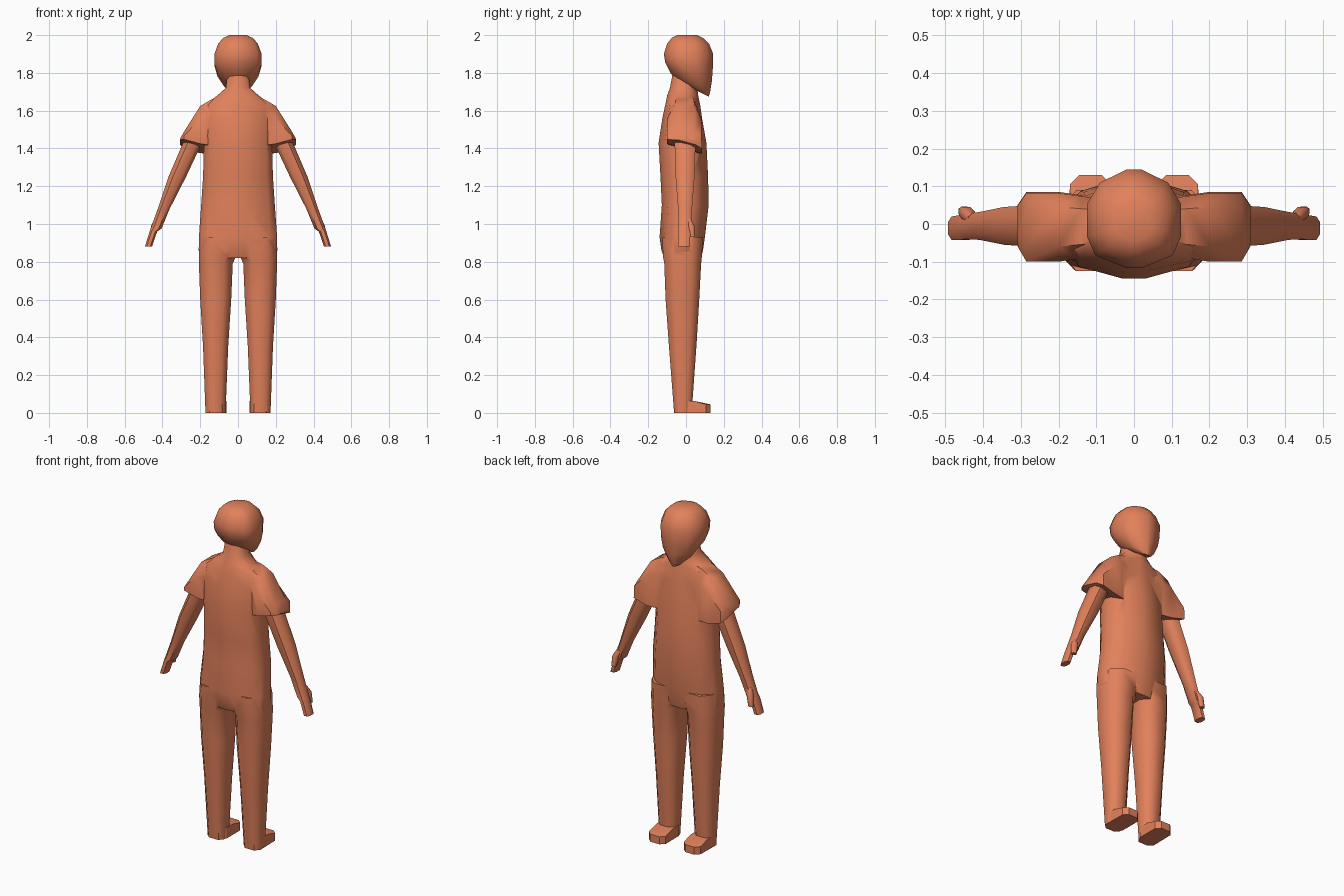
import bpy, bmesh, math

if "Cube" in bpy.data.objects:
    bpy.data.objects.remove(bpy.data.objects["Cube"])

clay = bpy.data.materials.new("terracotta")
clay.diffuse_color = (0.76, 0.22, 0.105, 1)
clay.use_nodes = True
clay.node_tree.nodes["Principled BSDF"].inputs["Base Color"].default_value = clay.diffuse_color

# Unit cross-sections: a twelve-sided body and an eight-sided limb
BODY = [(.16, 1), (.72, .74), (1, .3), (1, -.35), (.82, -.74), (.16, -1)]
BODY += [(-x, y) for x, y in reversed(BODY)]
LIMB = [(.5, 1), (1, .5), (1, -.5), (.5, -1), (-.5, -1), (-1, -.5), (-1, .5), (-.5, 1)]


def ring(shape, z, x0, x1, y0, y1, tilt=0):
    """Cross-section fitted to a box at height z; tilt lowers the +y side."""
    return [((x0 + x1) / 2 + u * (x1 - x0) / 2,
             (y0 + y1) / 2 + v * (y1 - y0) / 2, z - tilt * v) for u, v in shape]


def loft(name, rings, angle=50):
    bm = bmesh.new()
    rows = [[bm.verts.new(p) for p in r] for r in rings]
    n = len(rows[0])
    for a, b in zip(rows, rows[1:]):
        for i in range(n):
            bm.faces.new((a[i], a[(i + 1) % n], b[(i + 1) % n], b[i]))
    bm.faces.new(rows[0])
    bm.faces.new(rows[-1])
    bmesh.ops.recalc_face_normals(bm, faces=bm.faces)
    me = bpy.data.meshes.new(name)
    bm.to_mesh(me)
    bm.free()
    me.materials.append(clay)
    ob = bpy.data.objects.new(name, me)
    bpy.context.collection.objects.link(ob)
    smooth(ob, angle)
    return ob


def smooth(ob, angle):
    bpy.ops.object.select_all(action='DESELECT')
    ob.select_set(True)
    bpy.context.view_layer.objects.active = ob
    bpy.ops.object.shade_smooth_by_angle(angle=math.radians(angle))


def both(name, rings, angle=50):
    """Same part on the right and, mirrored, on the left."""
    return [loft(side + name, [[(s * x, y, z) for x, y, z in r] for r in rings], angle)
            for side, s in (("right_", 1), ("left_", -1))]


# Torso with sloping shoulders and neck: z, half width, back, front
torso = loft("torso", [ring(BODY, z, -w, w, b, f) for z, w, b, f in [
    (.82, .19, -.115, .08), (.86, .208, -.13, .09), (.93, .207, -.14, .1),
    (1.1, .195, -.128, .12), (1.25, .185, -.135, .117), (1.43, .18, -.145, .108),
    (1.56, .185, -.125, .085), (1.63, .175, -.11, .075), (1.68, .11, -.1, .065),
    (1.72, .065, -.085, .06), (1.8, .055, -.07, .06)]])

# Short sleeves, lofted outward along x
sleeves = both("sleeve", [
    [(x, -.1 * k, b + .03 * k), (x, .085 * k, b - .02 * k), (x, .082 * k, t - .3 * (t - b)),
     (x, .045 * k, t), (x, -.06 * k, t), (x, -.1 * k, t - .3 * (t - b))]
    for x, b, t, k in [(.08, 1.39, 1.675, .8), (.14, 1.39, 1.66, .9), (.2, 1.395, 1.625, 1),
                       (.285, 1.418, 1.49, 1), (.308, 1.432, 1.45, .6)]])

# Legs: z, inner, outer, back, front
legs = both("leg", [ring(LIMB, *r) for r in [
    (.93, .01, .2, -.125, .09), (.83, .01, .207, -.122, .084), (.79, .028, .207, -.115, .08),
    (.6, .036, .2, -.108, .07), (.35, .052, .185, -.09, .055), (0, .066, .172, -.063, .03)]])

# Weld shirt and trousers into one body surface
for part in sleeves + legs:
    mod = torso.modifiers.new("weld", 'BOOLEAN')
    mod.operation = 'UNION'
    mod.solver = 'EXACT'
    mod.object = part
    bpy.context.view_layer.objects.active = torso
    bpy.ops.object.modifier_apply(modifier=mod.name)
    bpy.data.objects.remove(part)
torso.name = "body"
smooth(torso, 60)

# Bare arms ending in flat hands
both("arm", [ring(LIMB, *r) for r in [
    (1.5, .17, .26, -.06, .05), (1.42, .195, .295, -.06, .05), (1.25, .275, .368, -.055, .045),
    (1.08, .362, .425, -.042, .032), (.975, .405, .463, -.04, .026),
    (.96, .428, .468, -.042, .024), (.88, .455, .493, -.042, .02)]])

# Thumbs
both("thumb", [ring(LIMB, *r) for r in [
    (1.03, .41, .44, .0, .025), (.99, .425, .46, .01, .045), (.93, .438, .465, .022, .046)]])

# Feet with chamfered toes and a sloping instep
sole = [(.06, -.02), (.085, -.062), (.15, -.062), (.172, -.02),
        (.17, .105), (.145, .13), (.085, .13), (.06, .105)]
both("foot", [[(x, y, 0) for x, y in sole],
              [(x, y, .045) for x, y in sole],
              [(x, min(y, .04), .064) for x, y in sole]], 25)

# Head, its underside dropping forward to the chin: z, half width, back, front, tilt
loft("head", [ring(BODY, *r) for r in [
    (1.715, -.045, .045, -.04, .12, .04), (1.745, -.075, .075, -.08, .127, .05),
    (1.79, -.108, .108, -.095, .137, .035), (1.84, -.124, .124, -.11, .142, .015),
    (1.9, -.125, .125, -.117, .144, 0), (1.955, -.105, .105, -.1, .122, 0),
    (1.985, -.078, .078, -.075, .09, 0), (2, -.045, .045, -.045, .06, 0)]])
